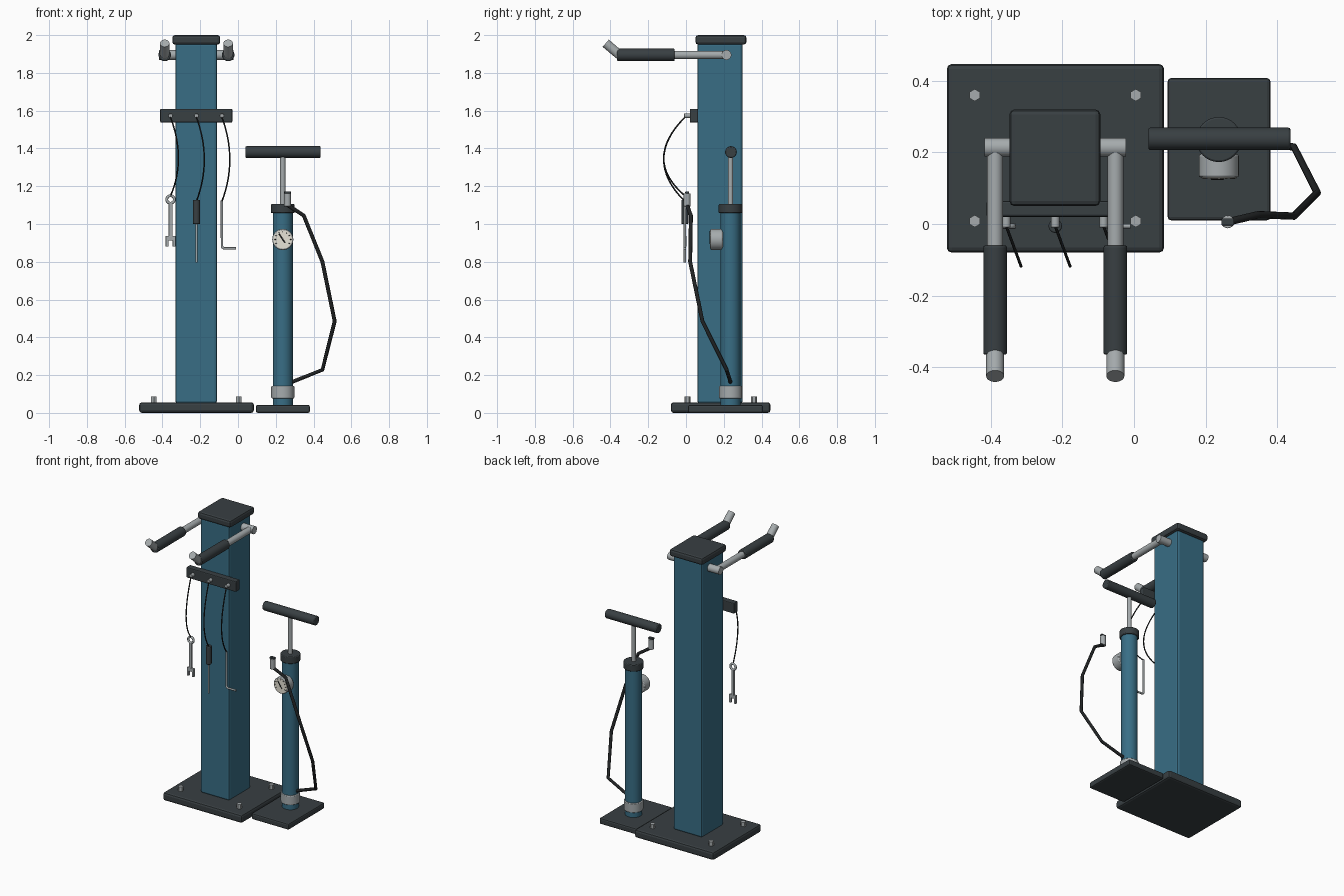
import bpy
import math
from mathutils import Vector

if "Cube" in bpy.data.objects:
    bpy.data.objects.remove(bpy.data.objects["Cube"])


def mat(name, rgb):
    m = bpy.data.materials.new(name)
    m.diffuse_color = (*rgb, 1)
    m.use_nodes = True
    m.node_tree.nodes["Principled BSDF"].inputs["Base Color"].default_value = m.diffuse_color
    return m


BLUE = mat("blue_paint", (0.04, 0.155, 0.235))
DARK = mat("dark_rubber", (0.04, 0.05, 0.055))
STEEL = mat("steel", (0.38, 0.41, 0.42))
BLACK = mat("black_cable", (0.015, 0.017, 0.018))
CREAM = mat("dial_cream", (0.8, 0.77, 0.68))


def finish(o, name, m, bevel=0.0, segments=2):
    o.name = name
    o.data.materials.append(m)
    if bevel:
        b = o.modifiers.new("bevel", 'BEVEL')
        b.width = bevel
        b.segments = segments
        b.limit_method = 'ANGLE'
        b.angle_limit = math.radians(40)
    return o


def box(name, x, y, z, m, bevel=0.0):
    """Box from (min, max) pairs on each axis."""
    bpy.ops.mesh.primitive_cube_add(size=1, location=[sum(r) / 2 for r in (x, y, z)])
    o = bpy.context.object
    o.scale = [r[1] - r[0] for r in (x, y, z)]
    bpy.ops.object.transform_apply(location=False, rotation=False, scale=True)
    return finish(o, name, m, bevel)


def rod(name, a, b, r, m, bevel=0.0, sides=32):
    """Cylinder between two points."""
    a, b = Vector(a), Vector(b)
    d = b - a
    bpy.ops.mesh.primitive_cylinder_add(vertices=sides, radius=r, depth=d.length, location=(a + b) / 2,
                                        rotation=d.to_track_quat('Z', 'Y').to_euler())
    o = finish(bpy.context.object, name, m, bevel)
    if sides > 6:
        bpy.ops.object.shade_smooth_by_angle(angle=math.radians(35))
    return o


def tube(name, points, r, m):
    """Round tube along a path, turned into a mesh."""
    c = bpy.data.curves.new(name, 'CURVE')
    c.dimensions = '3D'
    c.bevel_depth = r
    c.bevel_resolution = 3
    c.use_fill_caps = True
    s = c.splines.new('POLY')
    s.points.add(len(points) - 1)
    for p, co in zip(s.points, points):
        p.co = (*co, 1)
    o = bpy.data.objects.new(name, c)
    bpy.context.collection.objects.link(o)
    bpy.ops.object.select_all(action='DESELECT')
    o.select_set(True)
    bpy.context.view_layer.objects.active = o
    bpy.ops.object.convert(target='MESH')
    o = finish(bpy.context.object, name, m)
    bpy.ops.object.shade_smooth_by_angle(angle=math.radians(40))
    return o


CX = -0.22  # stand centre line

# Stand: base plate, column, cap, floor bolts
box("stand_base", (-0.523, 0.084), (-0.08, 0.447), (0, 0.056), DARK, 0.014)
box("stand_column", (-0.332, -0.111), (0.06, 0.30), (0.05, 1.96), BLUE, 0.014)
box("stand_cap", (-0.348, -0.094), (0.05, 0.32), (1.95, 2.0), DARK, 0.014)
for i, x in enumerate((-0.445, 0.005)):
    for j, y in enumerate((0.008, 0.36)):
        rod(f"base_bolt_{i}{j}", (x, y, 0.05), (x, y, 0.086), 0.017, STEEL, sides=6)

# Hanging arms: cross tube, rods, grips, upturned tips
AZ = 1.895
rod("arm_cross_tube", (-0.418, 0.214, AZ), (-0.023, 0.214, AZ), 0.026, STEEL)
for side, x in (("left", CX - 0.168), ("right", CX + 0.168)):
    rod(f"arm_rod_{side}", (x, 0.214, AZ), (x, -0.365, AZ), 0.022, STEEL)
    rod(f"arm_grip_{side}", (x, -0.06, AZ), (x, -0.365, AZ), 0.033, DARK, 0.005)
    rod(f"arm_tip_{side}", (x, -0.352, AZ), (x, -0.425, 1.957), 0.025, STEEL)

# Tool bar with pegs and drooping cables
TY = -0.006
box("tool_bar", (-0.412, -0.03), (0.02, 0.064), (1.537, 1.61), DARK, 0.006)
tops = (1.15, 1.12, 1.12)
xs = (-0.357, CX, -0.085)
for i, (x, top) in enumerate(zip(xs, tops)):
    rod(f"tool_peg_{i}", (x, 0.03, 1.573), (x, -0.01, 1.573), 0.012, STEEL, 0.002, 16)
    a, c = Vector((x, TY, 1.565)), Vector((x, TY, top))
    b = Vector((x + 0.083, -0.23, 1.34))
    path = [a * (1 - t) ** 2 + b * 2 * t * (1 - t) + c * t * t for t in (k / 16 for k in range(17))]
    tube(f"tool_cable_{i}", path, 0.004, BLACK)

# Spanner: ring, shaft, open jaw
wx = xs[0]
bpy.ops.mesh.primitive_torus_add(major_radius=0.020, minor_radius=0.0075, major_segments=24, minor_segments=10,
                                 location=(wx, TY, 1.13), rotation=(math.pi / 2, 0, 0))
finish(bpy.context.object, "spanner_ring", STEEL)
bpy.ops.object.shade_smooth()
box("spanner_shaft", (wx - 0.010, wx + 0.010), (TY - 0.007, TY + 0.007), (0.925, 1.112), STEEL, 0.002)
box("spanner_jaw", (wx - 0.026, wx + 0.026), (TY - 0.008, TY + 0.008), (0.913, 0.937), STEEL, 0.002)
for side, s in (("left", -1), ("right", 1)):
    x = wx + s * 0.0185
    box(f"spanner_prong_{side}", (x - 0.0075, x + 0.0075), (TY - 0.008, TY + 0.008), (0.88, 0.93), STEEL, 0.002)

# Screwdriver and hex key
rod("screwdriver_handle", (CX, TY, 1.0), (CX, TY, 1.127), 0.019, DARK, 0.004, 16)
rod("screwdriver_blade", (CX, TY, 0.797), (CX, TY, 1.01), 0.006, STEEL, 0, 12)
hx = xs[2]
tube("hex_key", [(hx, TY, 1.125), (hx, TY, 0.882), (hx + 0.004, TY, 0.875), (hx + 0.011, TY, 0.871),
                 (-0.01, TY, 0.871)], 0.0065, STEEL)

# Pump: base, barrel, collars, rod, handle
px, py = 0.237, 0.236
box("pump_base", (0.094, 0.381), (0.01, 0.408), (0, 0.042), DARK, 0.01)
rod("pump_barrel", (px, py, 0.035), (px, py, 1.08), 0.053, BLUE)
rod("pump_lower_collar", (px, py, 0.077), (px, py, 0.142), 0.061, STEEL, 0.004)
rod("pump_upper_collar", (px, py, 1.057), (px, py, 1.105), 0.063, DARK, 0.005)
rod("pump_rod", (px, py, 1.08), (px, py, 1.38), 0.014, STEEL, 0, 20)
rod("pump_handle", (0.04, 0.238, 1.381), (0.437, 0.238, 1.381), 0.031, DARK, 0.005)

# Pressure gauge: case, dial, ticks, needle
gz = 0.918
rod("gauge_case", (px, 0.195, gz), (px, 0.130, gz), 0.056, STEEL, 0.006)
rod("gauge_dial", (px, 0.15, gz), (px, 0.1275, gz), 0.049, CREAM)
for i in range(9):
    t = math.radians(-30 + i * 30)
    d = Vector((math.cos(t), 0, math.sin(t)))
    o = Vector((px, 0.127, gz))
    rod(f"gauge_tick_{i}", o + d * 0.037, o + d * 0.045, 0.0018, BLACK, 0, 6)
rod("gauge_needle", (px + 0.012, 0.126, gz - 0.018), (px - 0.02, 0.126, gz + 0.03), 0.003, BLACK, 0, 6)
rod("gauge_hub", (px, 0.13, gz), (px, 0.124, gz), 0.005, BLACK, 0, 12)

# Hose and valve head
tube("pump_hose", [(0.265, 0.238, 0.155), (0.447, 0.215, 0.228), (0.512, 0.087, 0.485), (0.447, 0.022, 0.80),
                   (0.348, 0.026, 1.045), (0.263, 0.006, 1.10)], 0.0105, BLACK)
rod("valve_head", (0.262, 0.006, 1.093), (0.262, 0.006, 1.162), 0.018, STEEL, 0.002, 20)
box("valve_lever", (0.244, 0.280), (-0.004, 0.016), (1.16, 1.173), DARK, 0.003)
